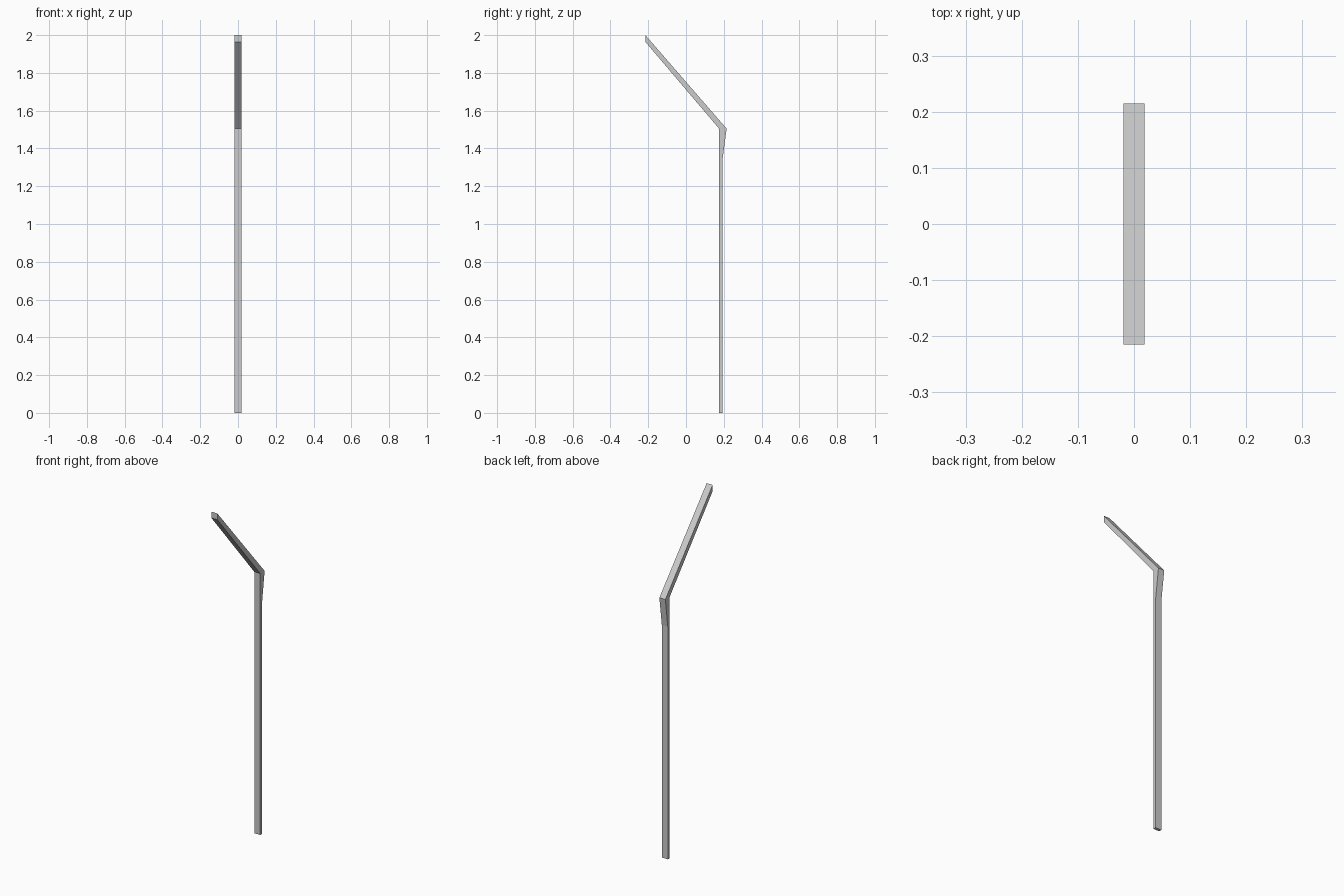
import bpy
import bmesh

if "Cube" in bpy.data.objects:
    bpy.data.objects.remove(bpy.data.objects["Cube"])

HALF_WIDTH = 0.019

# Side profile (y, z): upright, flared elbow and angled arm
profile = [
    (0.175, 0.0), (0.192, 0.0), (0.193, 1.34), (0.215, 1.505),
    (-0.215, 2.0), (-0.215, 1.964), (0.175, 1.505),
]


def extrude_profile(name, points, half_width):
    bm = bmesh.new()
    face = bm.faces.new([bm.verts.new((-half_width, y, z)) for y, z in points])
    result = bmesh.ops.extrude_face_region(bm, geom=[face])
    moved = [v for v in result["geom"] if isinstance(v, bmesh.types.BMVert)]
    bmesh.ops.translate(bm, verts=moved, vec=(2 * half_width, 0, 0))
    bmesh.ops.recalc_face_normals(bm, faces=bm.faces)
    mesh = bpy.data.meshes.new(name)
    bm.to_mesh(mesh)
    bm.free()
    obj = bpy.data.objects.new(name, mesh)
    bpy.context.collection.objects.link(obj)
    return obj


# Bent fence post
extrude_profile("bent_post", profile, HALF_WIDTH)
